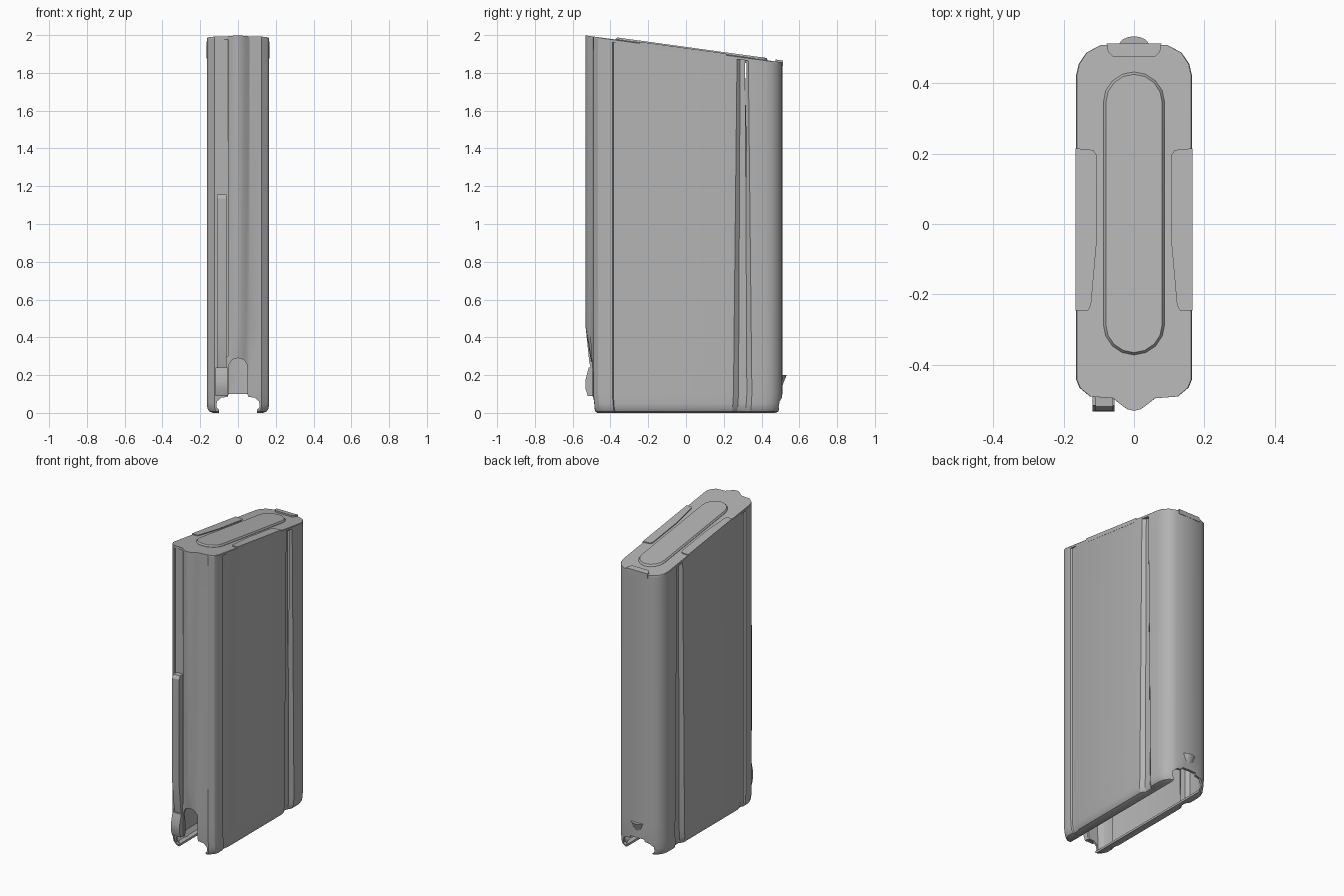
import bpy, bmesh, math

cube = bpy.data.objects.get("Cube")
if cube:
    bpy.data.objects.remove(cube, do_unlink=True)

steel = bpy.data.materials.new("grey steel")
steel.use_nodes = True
GREY = (0.45, 0.45, 0.45, 1)
steel.diffuse_color = GREY
steel.node_tree.nodes["Principled BSDF"].inputs["Base Color"].default_value = GREY


def loft(name, rings):
    """Closed solid through a stack of equal-length rings."""
    bm = bmesh.new()
    vs = [[bm.verts.new(p) for p in r] for r in rings]
    n = len(vs[0])
    for a, b in zip(vs, vs[1:]):
        for i in range(n):
            j = (i + 1) % n
            bm.faces.new((a[i], a[j], b[j], b[i]))
    bm.faces.new(vs[0][::-1])
    bm.faces.new(vs[-1])
    bmesh.ops.recalc_face_normals(bm, faces=bm.faces)
    me = bpy.data.meshes.new(name)
    bm.to_mesh(me)
    bm.free()
    me.materials.append(steel)
    ob = bpy.data.objects.new(name, me)
    bpy.context.collection.objects.link(ob)
    return ob


def activate(ob):
    bpy.ops.object.select_all(action='DESELECT')
    ob.select_set(True)
    bpy.context.view_layer.objects.active = ob


def cut(ob, cutter):
    m = ob.modifiers.new("cut", 'BOOLEAN')
    m.operation, m.solver, m.object = 'DIFFERENCE', 'EXACT', cutter
    activate(ob)
    bpy.ops.object.modifier_apply(modifier=m.name)
    bpy.data.objects.remove(cutter, do_unlink=True)


def slant(y, h=0.0):
    """Height of the sloping end plate at depth y."""
    return 1.998 - 0.137 * (y + 0.53) + h


def on_slope(pts, h, s=1.0):
    return [(x * s, y, slant(y, h)) for x, y in pts]


def along_x(pts, x):
    return [(x, y, z) for y, z in pts]


def along_y(pts, y):
    return [(x, y, z) for x, z in pts]


def outline(z, grooved=True):
    """Horizontal section of the box: front bump, rounded corners, side grooves."""
    b = 0.036 * min(1, max(0, (z - 0.22) / 0.23))
    g = 0.05 - 0.02 * z / 1.88
    half = [(0, -.495 - b), (.02, -.495 - b * .85), (.042, -.495 - b * .4), (.06, -.495),
            (.125, -.49), (.155, -.465), (.165, -.44)]
    if grooved:
        half += [(.165, -.39), (.156, -.385), (.159, -.35), (.165, -.335),
                 (.165, .3 - g), (.145, .3 - g * .45), (.145, .3 + g * .45), (.165, .3 + g)]
    half += [(.165, .42), (.157, .455), (.135, .487), (.095, .508), (0, .512)]
    return half + [(-x, y) for x, y in half[-2:0:-1]]


def level(z, sx=1.0, sy=1.0):
    return [(x * sx, y * sy, z) for x, y in outline(z)]


# Hollow sheet-metal box, rolled in at the feed end
box = loft("box_body", [
    level(0.0, .8, .96), level(.007, .92, .975), level(.022, .98, .985), level(.05, 1, .99),
    level(.1), level(.22), level(.45), on_slope(outline(1.88), -.012)])
inner = [(x * .93, y * .97) for x, y in outline(1.88)]
cut(box, loft("cavity", [level(.014, .8, .95), level(.04, .925, .965), level(.22, .93, .97),
                         level(.45, .93, .97), on_slope(inner, -.03)]))

# Opening between the feed lips, running front to back
lip = [(.1, -.05), (.1, .015), (.114, .03), (.112, .06), (.09, .08), (.055, .085), (.05, .1)]
mouth = lip + [(-x, z) for x, z in lip[::-1]]
cut(box, loft("mouth", [along_y(mouth, -.7), along_y(mouth, .7)]))

# Arched notch in the front wall
arch = [(.05, .05)] + [(.05 * math.cos(math.pi * i / 12), .24 + .05 * math.sin(math.pi * i / 12))
                       for i in range(13)] + [(-.05, .05)]
cut(box, loft("notch", [along_y(arch, -.7), along_y(arch, -.4)]))

# Channel down the front wall
channel = [(-.6, .3), (-.486, .3), (-.486, 2.1), (-.6, 2.1)]
cut(box, loft("channel", [along_x(channel, -.117), along_x(channel, -.053)]))

# Strip and catch sitting in the channel
strip = [(-.48, .2), (-.5, .22), (-.512, .27), (-.531, .45), (-.531, 1.135), (-.518, 1.155), (-.482, 1.155)]
catch = [(-.482, .24), (-.515, .24), (-.523, .21), (-.533, .17), (-.533, .13), (-.52, .09), (-.482, .09)]
parts = [box,
         loft("channel_strip", [along_x(strip, -.11), along_x(strip, -.06)]),
         loft("front_catch", [along_x(catch, -.118), along_x(catch, -.055)])]

# Sloping end plate
plate = outline(1.9, False)
parts.append(loft("end_plate", [on_slope(plate, -.016), on_slope(plate, -.003), on_slope(plate, 0, .985)]))


def stadium(r, y0, y1, n=8):
    arc = [math.pi * i / n for i in range(n + 1)]
    return ([(r * math.cos(a), y1 + r * math.sin(a)) for a in arc]
            + [(-r * math.cos(a), y0 - r * math.sin(a)) for a in arc])


# Raised oval panel
parts.append(loft("oval_panel", [on_slope(stadium(.087, -.285, .345), -.005),
                                 on_slope(stadium(.087, -.285, .345), .002),
                                 on_slope(stadium(.08, -.285, .345), .012)]))

# Folded side tabs and back tab
tab = [(.166, -.245), (.13, -.245), (.122, -.23), (.106, -.05), (.106, .195), (.115, .21), (.166, .215)]
for side, s in (("left", 1), ("right", -1)):
    parts.append(loft(side + "_tab", [on_slope(tab, -.02, s), on_slope(tab, .006, s)]))
back = [(.078, .513), (.074, .49), (.06, .475), (-.06, .475), (-.074, .49), (-.078, .513)]
parts.append(loft("back_tab", [on_slope(back, -.02), on_slope(back, .01)]))


def half_disc(r, d, z):
    return [(r * math.cos(math.pi * i / 8), .506 + d * math.sin(math.pi * i / 8), z) for i in range(9)]


# Back stop pressed out of the rear wall
parts.append(loft("back_stop", [half_disc(.006, .002, .135), half_disc(.03, .012, .165), half_disc(.043, .027, .2)]))

for ob in parts:
    activate(ob)
    bpy.ops.object.shade_smooth_by_angle(angle=math.radians(28))
